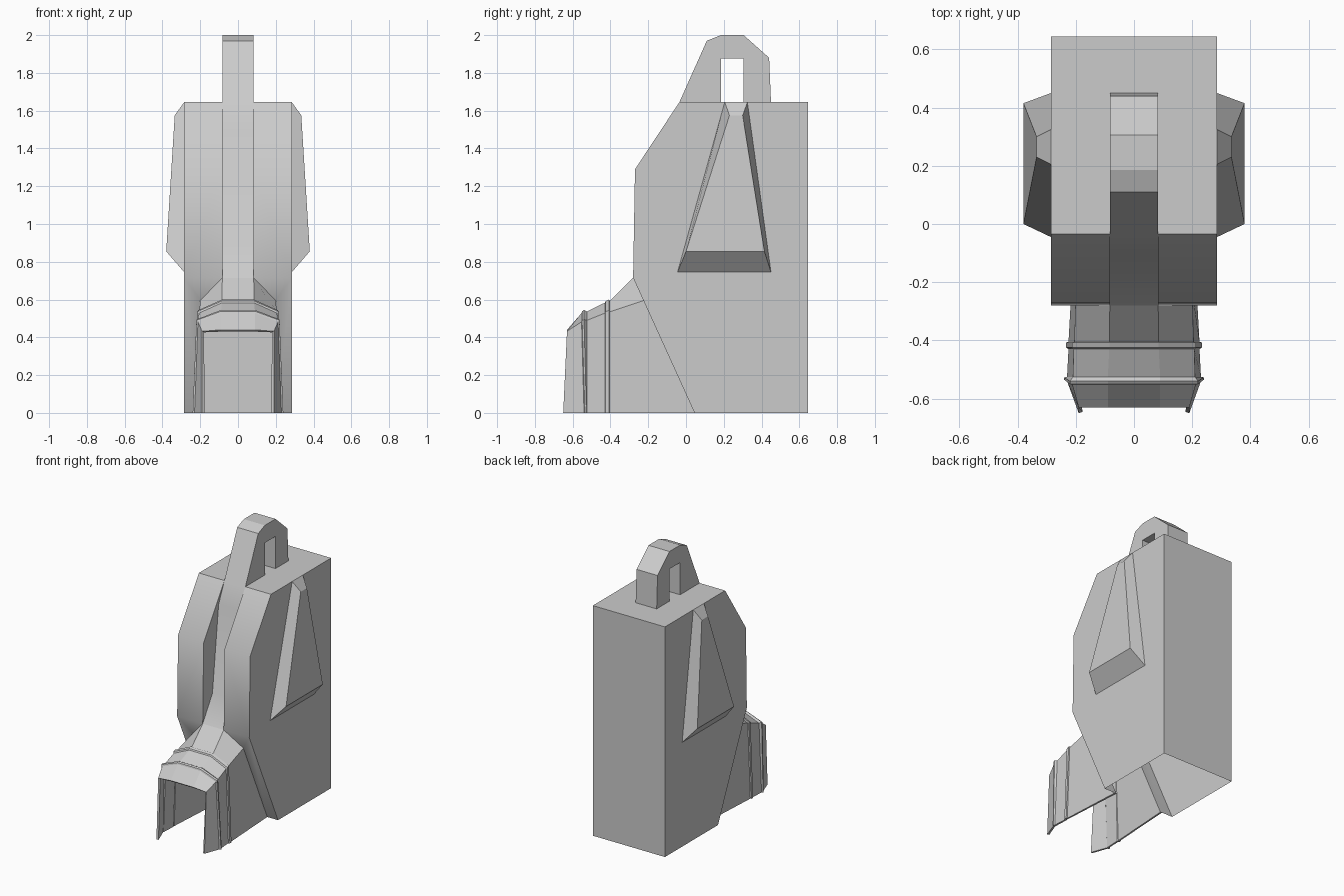
import bpy, bmesh
from math import radians

if "Cube" in bpy.data.objects:
    bpy.data.objects.remove(bpy.data.objects["Cube"])

HALF, SPINE = 0.285, 0.083


def finish(name, bm, smooth=None, recalc=True):
    bmesh.ops.remove_doubles(bm, verts=bm.verts, dist=0.0005)
    if recalc:
        bmesh.ops.recalc_face_normals(bm, faces=bm.faces)
    mesh = bpy.data.meshes.new(name)
    bm.to_mesh(mesh)
    bm.free()
    ob = bpy.data.objects.new(name, mesh)
    bpy.context.collection.objects.link(ob)
    if smooth:
        bpy.context.view_layer.objects.active = ob
        ob.select_set(True)
        bpy.ops.object.shade_smooth_by_angle(angle=radians(smooth))
        ob.select_set(False)
    return ob


def poly(bm, pts):
    bm.faces.new([bm.verts.new(p) for p in pts])


def side(bm, prof, x):
    poly(bm, [(x, y, z) for y, z in prof])


def strip(bm, prof, x0, x1):
    for (ya, za), (yb, zb) in zip(prof, prof[1:]):
        poly(bm, [(x0, ya, za), (x1, ya, za), (x1, yb, zb), (x0, yb, zb)])


# Body shell, open underneath, with a recessed spine between two lobes
top, low = (-0.035, 1.645), (-0.28, 0.715)
lobe = [top, (-0.27, 1.29), low]
groove = [top, (-0.10, 1.50), (-0.17, 0.89), low]
back = [(0.645, 0), (0.645, 1.645), top]
bm = bmesh.new()
xs = [-HALF, -SPINE, SPINE, HALF]
for a, b in zip(xs, xs[1:]):
    strip(bm, back, a, b)
strip(bm, groove, -SPINE, SPINE)
for s in (-1, 1):
    side(bm, [(0.645, 0), (0.645, 1.645)] + lobe + [(0.045, 0)], s * HALF)
    strip(bm, lobe, s * SPINE, s * HALF)
    side(bm, lobe + groove[2:0:-1], s * SPINE)
    # slanted shoulder beside the spout, which opens into the body
    poly(bm, [(s * HALF, 0.045, 0), (s * HALF, *low), (s * SPINE, *low),
              (s * 0.2, -0.225, 0.595), (s * 0.2, 0.045, 0)])
finish("body", bm, smooth=40)

# Carrying loop on top
outer = [top, (0.11, 1.97), (0.185, 2.0), (0.305, 2.0), (0.44, 1.88), (0.45, 1.645)]
inner = [(0.305, 1.645), (0.305, 1.875), (0.185, 1.875), (0.185, 1.645)]
bm = bmesh.new()
strip(bm, outer, -SPINE, SPINE)
strip(bm, inner, -SPINE, SPINE)
for s in (-1, 1):
    side(bm, outer + inner, s * SPINE)
finish("top_loop", bm)

# Tapered wedges on both sides
base = [(-0.045, 0.745), (0.45, 0.745), (0.325, 1.645), (0.205, 1.645)]
face = [(0.0, 0.855, 0.38), (0.415, 0.855, 0.38), (0.30, 1.575, 0.335), (0.23, 1.575, 0.335)]
for s, label in ((-1, "left"), (1, "right")):
    bm = bmesh.new()
    b = [(s * HALF, y, z) for y, z in base]
    f = [(s * x, y, z) for y, z, x in face]
    poly(bm, f)
    for i in range(4):
        j = (i + 1) % 4
        poly(bm, [b[i], b[j], f[j], f[i]])
    finish(label + "_wedge", bm)

# Spout: lofted arches with two raised rings, open at front and bottom
# foot (x, y), shoulder (x, y, z), crown (x, y, z)
arches = [
    ((0.200, 0.045), (0.200, -0.225, 0.595), (SPINE, -0.28, 0.715)),
    ((0.225, -0.405), (0.205, -0.405, 0.535), (0.085, -0.405, 0.59)),
    ((0.233, -0.407), (0.213, -0.407, 0.543), (0.085, -0.407, 0.60)),
    ((0.233, -0.425), (0.213, -0.425, 0.537), (0.085, -0.425, 0.592)),
    ((0.225, -0.430), (0.207, -0.430, 0.528), (0.085, -0.430, 0.583)),
    ((0.230, -0.525), (0.210, -0.525, 0.490), (0.09, -0.525, 0.537)),
    ((0.240, -0.527), (0.220, -0.540, 0.495), (0.09, -0.540, 0.545)),
    ((0.240, -0.535), (0.220, -0.550, 0.490), (0.09, -0.550, 0.538)),
    ((0.230, -0.540), (0.212, -0.553, 0.482), (0.09, -0.553, 0.528)),
    ((0.190, -0.650), (0.190, -0.630, 0.432), (0.09, -0.630, 0.440)),
]
bm = bmesh.new()
rows = []
for (fx, fy), sh, cr in arches:
    half = [(fx, fy, 0), sh, cr]
    pts = [(-x, y, z) for x, y, z in half] + half[::-1]
    rows.append([bm.verts.new(p) for p in pts])
for r, q in zip(rows, rows[1:]):
    for j in range(5):
        bm.faces.new([r[j], q[j], q[j + 1], r[j + 1]])
spout = finish("spout", bm, recalc=False)
mod = spout.modifiers.new("wall", 'SOLIDIFY')
mod.thickness = 0.014
mod.offset = -1
